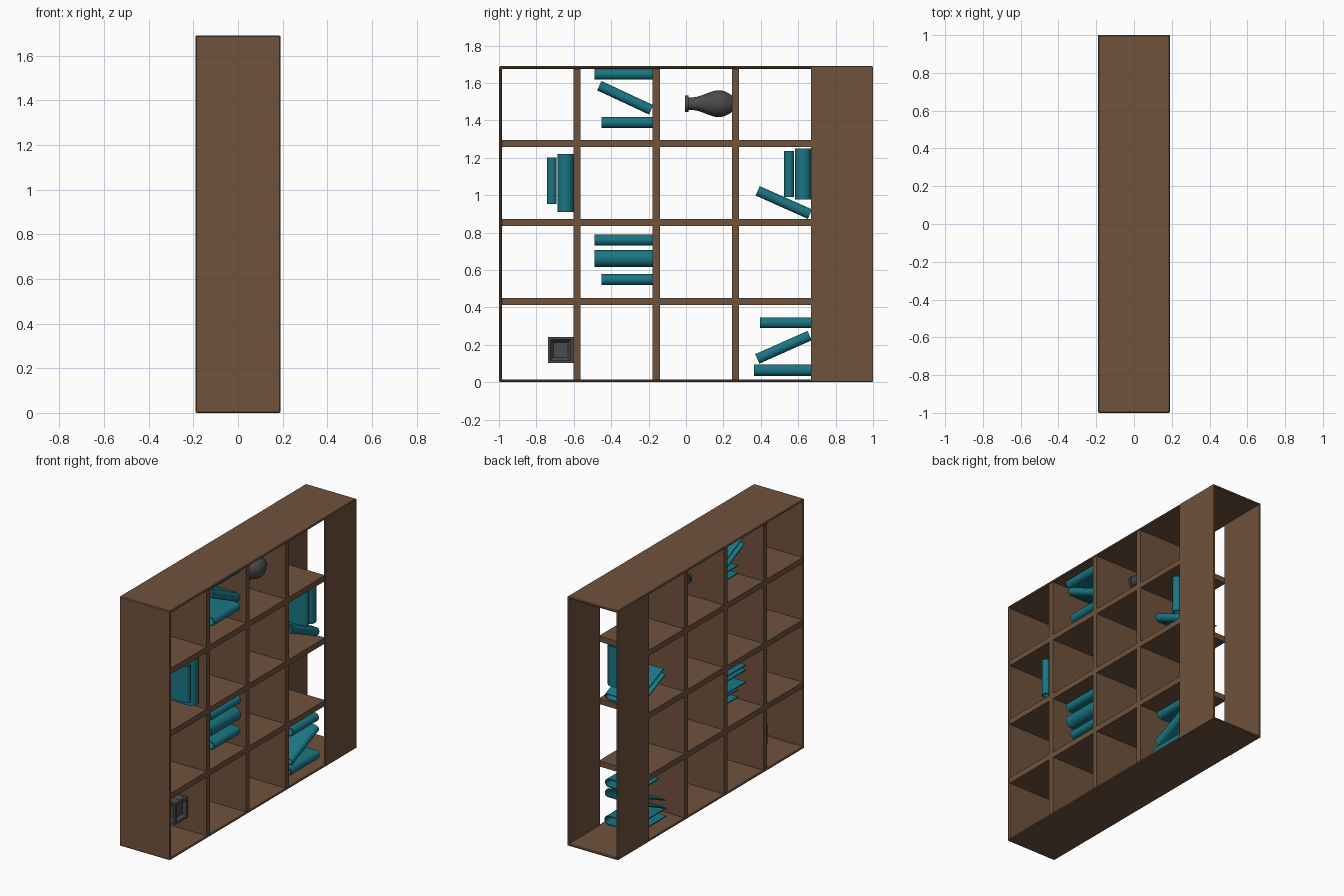
import bpy, bmesh, math
from mathutils import Matrix, Vector

if "Cube" in bpy.data.objects:
    bpy.data.objects.remove(bpy.data.objects["Cube"])


def material(name, rgb):
    m = bpy.data.materials.new(name)
    m.diffuse_color = (*rgb, 1)
    m.use_nodes = True
    m.node_tree.nodes["Principled BSDF"].inputs["Base Color"].default_value = m.diffuse_color
    return m


WOOD = material("brown_wood", (0.16, 0.085, 0.045))
TEAL = material("teal_cover", (0.01, 0.18, 0.23))
DARK = material("dark_ceramic", (0.07, 0.07, 0.07))


def finish(bm, name, mat, smooth=False):
    bmesh.ops.recalc_face_normals(bm, faces=bm.faces)
    me = bpy.data.meshes.new(name)
    bm.to_mesh(me)
    bm.free()
    me.materials.append(mat)
    ob = bpy.data.objects.new(name, me)
    bpy.context.collection.objects.link(ob)
    if smooth:
        bpy.ops.object.select_all(action='DESELECT')
        ob.select_set(True)
        bpy.context.view_layer.objects.active = ob
        bpy.ops.object.shade_smooth_by_angle(angle=math.radians(35))
    return ob


def box_mesh(x0, x1, y0, y1, z0, z1):
    bm = bmesh.new()
    bmesh.ops.create_cube(bm, size=1)
    bmesh.ops.scale(bm, vec=(x1 - x0, y1 - y0, z1 - z0), verts=bm.verts)
    bmesh.ops.translate(bm, vec=((x0 + x1) / 2, (y0 + y1) / 2, (z0 + z1) / 2), verts=bm.verts)
    return bm


def board(name, *dims):
    return finish(box_mesh(*dims), name, WOOD)


def extrude(points, vec):
    bm = bmesh.new()
    f = bm.faces.new([bm.verts.new(p) for p in points])
    r = bmesh.ops.extrude_face_region(bm, geom=[f], use_keep_orig=True)
    bmesh.ops.translate(bm, vec=vec, verts=[v for v in r["geom"] if isinstance(v, bmesh.types.BMVert)])
    return bm


# outer shell: three thin walls, open at the +y end
W, H, T, END = 0.19, 1.69, 0.015, 0.668
outline = [(1, 0), (-1, 0), (-1, H), (1, H), (1, H - T), (-1 + T, H - T), (-1 + T, T), (1, T)]
shell = finish(extrude([(-W, y, z) for y, z in outline], (2 * W, 0, 0)), "outer_shell", WOOD)
bev = shell.modifiers.new("edge", 'BEVEL')
bev.width, bev.segments = 0.005, 1

# hollow base: a side panel on each face
for side in (-1, 1):
    a, b = sorted((side * W, side * (W - 0.012)))
    board("base_panel", a, b, END, 1, 0.003, H - 0.003)

# compartment boards
columns = (-0.582, -0.159, 0.264)
rows = (0.431, 0.854, 1.277)
HALF, D = 0.019, 0.186
for y in columns:
    board("upright_divider", -D, D, y - HALF, y + HALF, T, H - T)
ys = (-1 + T - HALF, *columns, END + HALF)
for z in rows:
    for y0, y1 in zip(ys, ys[1:]):
        board("cross_board", -D, D, y0 + HALF, y1 - HALF, z - HALF, z + HALF)


# book covers: U-shaped jacket with a rounded spine towards +x
def book(y, z, length, thick, angle=0):
    big = length > 0.29
    spine, back, wall, n = (0.145 if big else 0.14), (-0.108 if big else -0.075), 0.007, 12
    r = thick / 2
    cx = spine - r

    def side(rad):
        arc = [math.pi * (i / n - 0.5) for i in range(n + 1)]
        return ([(back, -rad)] + [(cx + rad * math.cos(t), rad * math.sin(t)) for t in arc]
                + [(back, rad)])

    pts = side(r) + side(r - wall)[::-1]
    bm = extrude([(px, -length / 2, pz) for px, pz in pts], (0, length, 0))
    bm.transform(Matrix.Translation((0, y, z)) @ Matrix.Rotation(math.radians(angle), 4, 'X'))
    finish(bm, "book_cover", TEAL, True)


for b in (
    (-0.333, 1.647, 0.311, 0.058), (-0.325, 1.521, 0.306, 0.055, -25), (-0.314, 1.389, 0.273, 0.058),
    (-0.718, 1.077, 0.247, 0.053, 90), (-0.644, 1.066, 0.310, 0.086, 90),
    (0.551, 1.114, 0.246, 0.052, 90), (0.625, 1.114, 0.273, 0.086, 90), (0.523, 0.961, 0.306, 0.055, -24),
    (-0.333, 0.760, 0.311, 0.058), (-0.333, 0.661, 0.311, 0.090), (-0.314, 0.549, 0.273, 0.058),
    (0.531, 0.318, 0.273, 0.058), (0.521, 0.187, 0.306, 0.055, 24), (0.515, 0.064, 0.305, 0.062),
):
    book(*b)

# vase, turned around the y axis
profile = [(0, 0.245), (0.045, 0.245), (0.056, 0.228), (0.068, 0.203), (0.072, 0.178), (0.069, 0.150),
           (0.058, 0.118), (0.045, 0.085), (0.036, 0.055), (0.033, 0.030), (0.034, 0.013),
           (0.043, 0.013), (0.043, -0.005), (0.032, -0.005), (0.026, 0.03), (0.03, 0.06), (0.05, 0.12), (0, 0.2)]
bm = bmesh.new()
vs = [bm.verts.new((r, y, 1.489)) for r, y in profile]
es = [bm.edges.new(p) for p in zip(vs, vs[1:])]
bmesh.ops.spin(bm, geom=vs + es, cent=(0, 0, 1.489), axis=(0, 1, 0), angle=2 * math.pi, steps=32)
bmesh.ops.remove_doubles(bm, verts=bm.verts, dist=0.0005)
finish(bm, "vase", DARK, True)

# decorative cube with a sunken panel on every face
bm = box_mesh(-0.095, 0.045, -0.738, -0.601, 0.103, 0.243)
faces = list(bm.faces)
bmesh.ops.inset_individual(bm, faces=faces, thickness=0.02)
bmesh.ops.inset_individual(bm, faces=faces, thickness=0.022, depth=-0.02)
finish(bm, "decor_cube", DARK)
